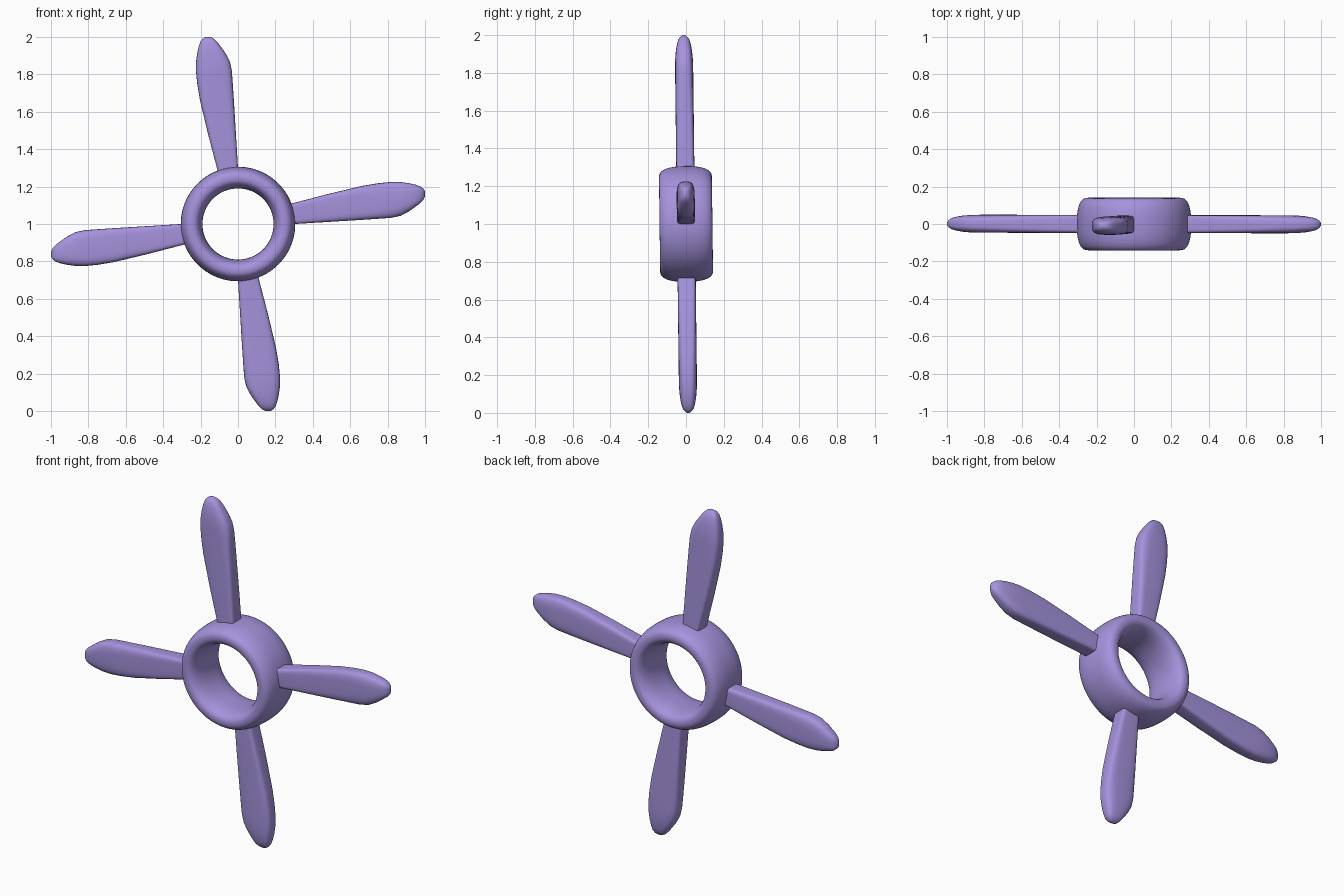
import bpy, bmesh, math
from mathutils import Matrix, Vector

cube = bpy.data.objects.get("Cube")
if cube:
    bpy.data.objects.remove(cube, do_unlink=True)

purple = bpy.data.materials.new("soft purple")
purple.use_nodes = True
COLOR = (0.38, 0.29, 0.72, 1)
purple.diffuse_color = COLOR
purple.node_tree.nodes["Principled BSDF"].inputs["Base Color"].default_value = COLOR

# Whole model sits at hub height with a slight forward lean
PLACE = Matrix.Translation((0, 0, 1)) @ Matrix.Rotation(0.012, 4, 'X')


def superellipse(cx, half_x, half_y, power, count):
    """Rounded box outline around (cx, 0)."""
    points = []
    for i in range(count):
        a = math.tau * i / count
        c, s = math.cos(a), math.sin(a)
        points.append((cx + half_x * math.copysign(abs(c) ** (2 / power), c),
                       half_y * math.copysign(abs(s) ** (2 / power), s)))
    return points


def loft(name, rings, closed, matrix):
    """Bridge successive rings of points into a smooth object."""
    bm = bmesh.new()
    loops = [[bm.verts.new(p) for p in ring] for ring in rings]
    n = len(loops[0])
    pairs = list(zip(loops, loops[1:]))
    if closed:
        pairs.append((loops[-1], loops[0]))
    for a, b in pairs:
        for i in range(n):
            j = (i + 1) % n
            bm.faces.new((a[i], a[j], b[j], b[i]))
    if not closed:
        bm.faces.new(loops[0][::-1])
        bm.faces.new(loops[-1])
    bmesh.ops.recalc_face_normals(bm, faces=bm.faces)
    mesh = bpy.data.meshes.new(name)
    bm.to_mesh(mesh)
    bm.free()
    mesh.materials.append(purple)
    obj = bpy.data.objects.new(name, mesh)
    bpy.context.collection.objects.link(obj)
    obj.matrix_world = matrix
    bpy.ops.object.select_all(action='DESELECT')
    obj.select_set(True)
    bpy.context.view_layer.objects.active = obj
    bpy.ops.object.shade_smooth_by_angle(angle=math.radians(40))
    return obj


# Hub ring: rounded profile swept around the y axis
profile = superellipse(0.248, 0.058, 0.14, 2.5, 40)
hub = [[Matrix.Rotation(math.tau * k / 96, 3, 'Y') @ Vector((r, y, 0))
        for r, y in profile] for k in range(96)]
loft("hub_ring", hub, True, PLACE)

# Blade sections: radius, trailing edge, leading edge, half thickness
SECTIONS = [
    (0.25, -0.100, 0.003, 0.048), (0.30, -0.113, 0.000, 0.048),
    (0.48, -0.160, -0.011, 0.048), (0.66, -0.203, -0.022, 0.048),
    (0.75, -0.218, -0.028, 0.048), (0.82, -0.225, -0.033, 0.048),
    (0.87, -0.224, -0.044, 0.047), (0.915, -0.218, -0.068, 0.043),
    (0.95, -0.210, -0.093, 0.037), (0.975, -0.201, -0.112, 0.030),
    (0.99, -0.190, -0.128, 0.020), (1.0, -0.174, -0.148, 0.007),
]
blade = []
for r, left, right, thick in SECTIONS:
    # Boxy at the root, rounder towards the tip
    power = 6 - 3 * min(1, max(0, (r - 0.3) / 0.6))
    outline = superellipse((left + right) / 2, (right - left) / 2, thick, power, 40)
    blade.append([Vector((x, y, r)) for x, y in outline])

for k, side in enumerate(("top", "left", "bottom", "right")):
    loft(side + "_blade", blade, False, PLACE @ Matrix.Rotation(k * math.pi / 2, 4, 'Y'))
